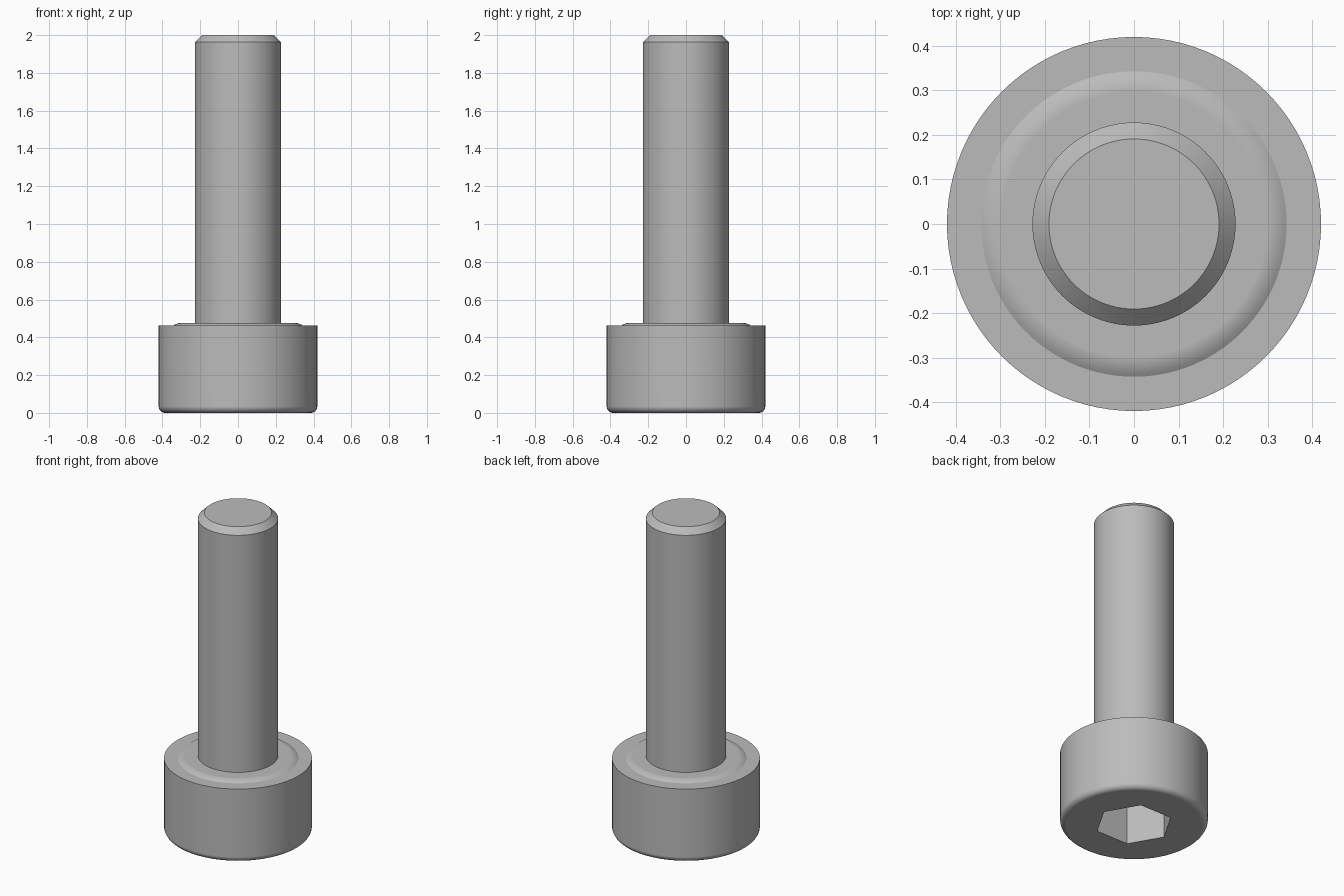
import bpy, bmesh
from math import sin, cos, pi, radians

if "Cube" in bpy.data.objects:
    bpy.data.objects.remove(bpy.data.objects["Cube"], do_unlink=True)

steel = bpy.data.materials.new("grey steel")
steel.use_nodes = True
GREY = (0.5, 0.5, 0.5, 1)
steel.diffuse_color = GREY
steel.node_tree.nodes["Principled BSDF"].inputs["Base Color"].default_value = GREY


def lathe(name, profile, sides=96):
    """Closed solid of revolution from (radius, height) points, bottom to top."""
    bm = bmesh.new()
    rings = [[bm.verts.new((r * cos(2 * pi * i / sides), r * sin(2 * pi * i / sides), z))
              for i in range(sides)] for r, z in profile]
    for low, high in zip(rings, rings[1:]):
        for i in range(sides):
            j = (i + 1) % sides
            bm.faces.new((low[i], low[j], high[j], high[i]))
    bm.faces.new(rings[0][::-1])
    bm.faces.new(rings[-1])
    mesh = bpy.data.meshes.new(name)
    bm.to_mesh(mesh)
    bm.free()
    mesh.materials.append(steel)
    ob = bpy.data.objects.new(name, mesh)
    bpy.context.collection.objects.link(ob)
    return ob


def select(ob):
    bpy.ops.object.select_all(action='DESELECT')
    ob.select_set(True)
    bpy.context.view_layer.objects.active = ob


def finish(ob):
    select(ob)
    bpy.ops.object.shade_smooth_by_angle(angle=radians(25))
    ob.modifiers.new("even_shading", 'WEIGHTED_NORMAL').keep_sharp = True


HEAD_R, HEAD_TOP, FILLET = 0.42, 0.462, 0.035
FACE_R, FACE_TOP, FACE_EDGE = 0.343, 0.477, 0.045
SHANK_R, CHAMFER = 0.228, 0.037

# Head with a rounded lower rim and a raised bearing face
rim = [(HEAD_R - FILLET + FILLET * sin(a), FILLET - FILLET * cos(a))
       for a in (pi / 2 * k / 8 for k in range(9))]
bearing = [(FACE_R - FACE_EDGE * t, HEAD_TOP + (FACE_TOP - HEAD_TOP) * (1 - (1 - t) ** 2))
           for t in (k / 6 for k in range(7))]
head = lathe("socket_head", rim + [(HEAD_R, HEAD_TOP)] + bearing)

# Hexagonal socket cut into the underside
cutter = lathe("hex_cutter", [(0.222, -0.1), (0.222, 0.24)], sides=6)
cutter.hide_render = True
cut = head.modifiers.new("hex_socket", 'BOOLEAN')
cut.object = cutter
cut.solver = 'EXACT'
select(head)
bpy.ops.object.modifier_apply(modifier=cut.name)
bpy.data.objects.remove(cutter, do_unlink=True)

# Plain shank with a chamfered tip
shank = lathe("shank", [(SHANK_R, FACE_TOP - 0.02), (SHANK_R, 2 - CHAMFER),
                        (SHANK_R - CHAMFER, 2)])

for part in (head, shank):
    finish(part)
